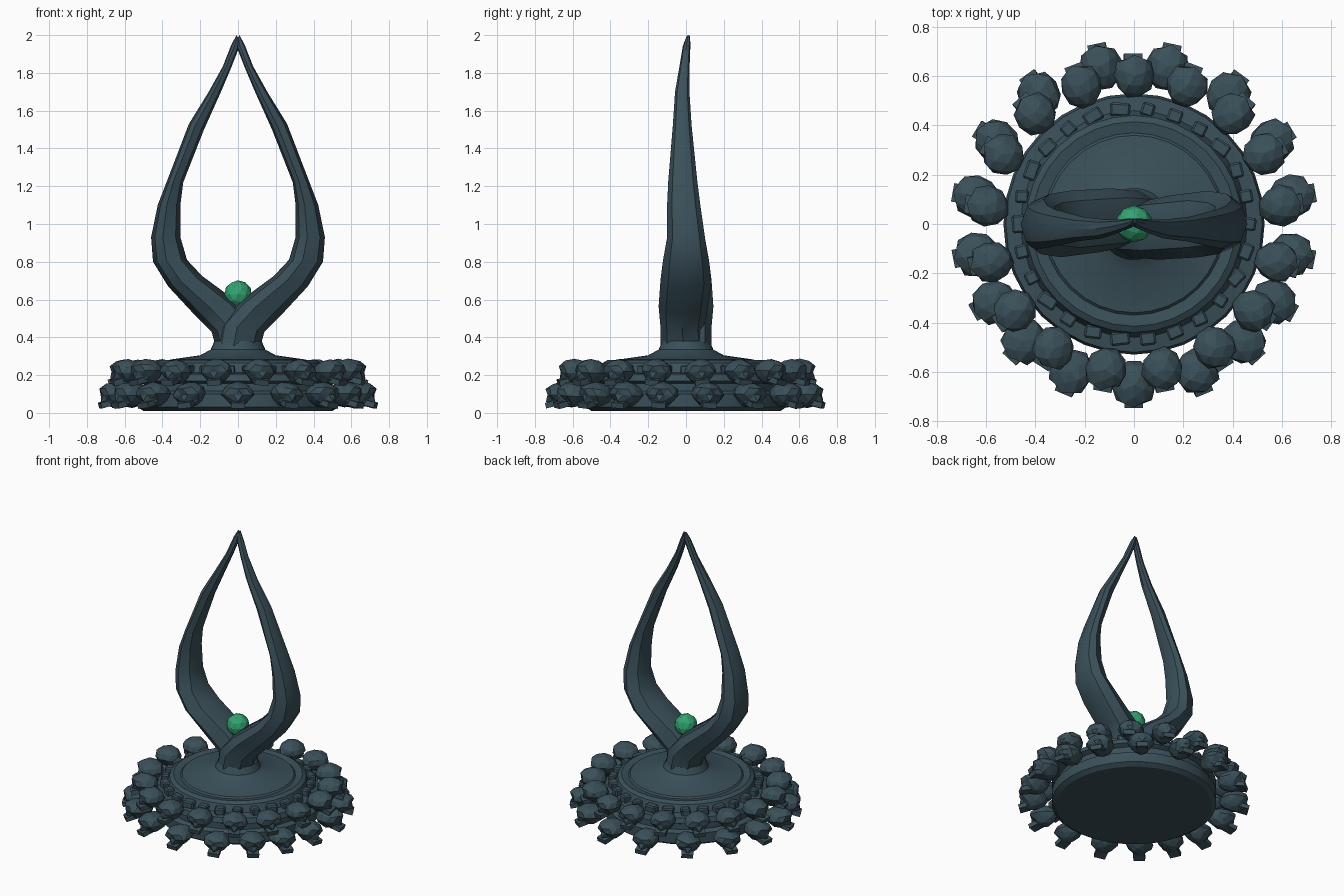
import bpy, bmesh, math, random
from mathutils import Vector, Matrix

if "Cube" in bpy.data.objects:
    bpy.data.objects.remove(bpy.data.objects["Cube"])

random.seed(4)


def material(name, color):
    m = bpy.data.materials.new(name)
    m.diffuse_color = (*color, 1)
    m.use_nodes = True
    m.node_tree.nodes["Principled BSDF"].inputs["Base Color"].default_value = m.diffuse_color
    return m


STONE = material("dark slate", (0.042, 0.080, 0.100))
GREEN = material("gem green", (0.030, 0.370, 0.160))


def finish(bm, name, mat, smooth=None):
    bmesh.ops.recalc_face_normals(bm, faces=bm.faces)
    me = bpy.data.meshes.new(name)
    bm.to_mesh(me)
    bm.free()
    me.materials.append(mat)
    ob = bpy.data.objects.new(name, me)
    bpy.context.collection.objects.link(ob)
    if smooth:
        bpy.ops.object.select_all(action='DESELECT')
        ob.select_set(True)
        bpy.context.view_layer.objects.active = ob
        bpy.ops.object.shade_smooth_by_angle(angle=math.radians(smooth))
    return ob


def loft(bm, rings):
    loops = [[bm.verts.new(p) for p in r] for r in rings]
    n = len(loops[0])
    for a, b in zip(loops, loops[1:]):
        for i in range(n):
            j = (i + 1) % n
            bm.faces.new((a[i], a[j], b[j], b[i]))
    bm.faces.new(loops[0])
    bm.faces.new(loops[-1])


# Round plinth with a dished top flaring up into the stem
profile = [(0.50, 0.01), (0.53, 0.03), (0.53, 0.10), (0.50, 0.115), (0.50, 0.155),
           (0.53, 0.17), (0.52, 0.205), (0.46, 0.215), (0.44, 0.265), (0.415, 0.28),
           (0.37, 0.272), (0.36, 0.282), (0.20, 0.305), (0.145, 0.335), (0.125, 0.38)]
bm = bmesh.new()
loft(bm, [[(r * math.cos(math.tau * i / 32), r * math.sin(math.tau * i / 32), z)
           for i in range(32)] for r, z in profile])
finish(bm, "plinth", STONE, 30)

# Ring of small studs around the top edge
bm = bmesh.new()
for i in range(26):
    mat = (Matrix.Rotation(math.tau * i / 26, 4, 'Z') @ Matrix.Translation((0.468, 0, 0.228))
           @ Matrix.Rotation(random.uniform(-0.3, 0.3), 4, 'Z')
           @ Matrix.Diagonal((0.055, random.uniform(0.05, 0.085), 0.05, 1)))
    bmesh.ops.create_cube(bm, size=1, matrix=mat)
bmesh.ops.bevel(bm, geom=bm.edges[:], offset=0.008, segments=1, affect='EDGES')
finish(bm, "edge_studs", STONE)


# Crude faceted skulls, facing outward
def skull(bm, angle, radius, z, size):
    mat = (Matrix.Rotation(math.radians(angle), 4, 'Z') @ Matrix.Translation((radius, 0, z))
           @ Matrix.Rotation(random.uniform(-0.1, 0.1), 4, 'X'))
    verts = bmesh.ops.create_icosphere(bm, subdivisions=2, radius=1)['verts']
    for v in verts:
        d = v.co.copy()
        for side in (-1, 1):                      # eye sockets
            if d.dot(Vector((0.80, 0.48 * side, -0.25)).normalized()) > 0.93:
                v.co *= 0.80
        if d.z < -0.3:                            # narrow jaw
            v.co.y *= 0.80
        v.co *= random.uniform(0.95, 1.05)
        v.co = mat @ Vector((v.co.x * size[0], v.co.y * size[1], v.co.z * size[2]))
    jaw = (mat @ Matrix.Translation((size[0] * 0.55, 0, -size[2] * 0.72))
           @ Matrix.Rotation(0.25, 4, 'Y') @ Matrix.Diagonal((0.07, 0.075, 0.03, 1)))
    bmesh.ops.create_cube(bm, size=1, matrix=jaw)


def skull_ring(name, half_angles, radius, z, size):
    bm = bmesh.new()
    for a in half_angles:
        skull(bm, a, radius, z, size)
        if abs(a) != 90:
            skull(bm, 180 - a, radius, z, size)
    finish(bm, name, STONE)


skull_ring("lower_skulls", (-90, -67, -47, -29, -11, 10, 31, 54, 78),
           0.655, 0.096, (0.099, 0.088, 0.068))
skull_ring("upper_skulls", (90, 69, 48, 28, 7, -15, -36, -57, -79),
           0.603, 0.217, (0.092, 0.084, 0.068))

# Curved horns: inner x,z / outer x,z / half depth / centre y
sections = [(-.12, .34, .11, .32, .125, -.01), (-.10, .47, .14, .43, .115, -.02),
            (.00, .585, .24, .53, .13, -.015), (.19, .725, .37, .67, .135, 0),
            (.27, .81, .45, .80, .122, 0), (.305, .93, .46, .93, .10, 0),
            (.305, 1.10, .425, 1.10, .088, -.012), (.29, 1.22, .375, 1.23, .077, -.017),
            (.18, 1.50, .26, 1.53, .05, -.02), (.09, 1.70, .155, 1.70, .038, -.02),
            (.035, 1.83, .08, 1.835, .027, -.008), (-.004, 1.93, .035, 1.95, .02, .003),
            (-.004, 1.98, .008, 2.0, .010, .012)]


def horn(name, side):
    rings = []
    for xi, zi, xo, zo, depth, yc in sections:
        if zi < 0.7:                              # horns cross in opposite depth
            yc *= side
        ring = []
        for k in range(8):
            a = math.tau * k / 8
            t = 0.5 + 0.5 * math.cos(a)           # 0 = inner edge, 1 = outer edge
            skew = 0.10 * side * math.sin(a)      # ridges run diagonally
            t = t + skew * (1 - abs(2 * t - 1))
            ring.append((side * (xi + (xo - xi) * t), yc + depth * math.sin(a),
                         zi + (zo - zi) * t))
        rings.append(ring)
    bm = bmesh.new()
    loft(bm, rings)
    finish(bm, name, STONE, 35)


horn("right_horn", 1)
horn("left_horn", -1)

# Green gem resting between the horns
bm = bmesh.new()
bmesh.ops.create_icosphere(bm, subdivisions=2, radius=0.075,
                           matrix=Matrix.Translation((0, 0, 0.627)))
finish(bm, "gem", GREEN)
